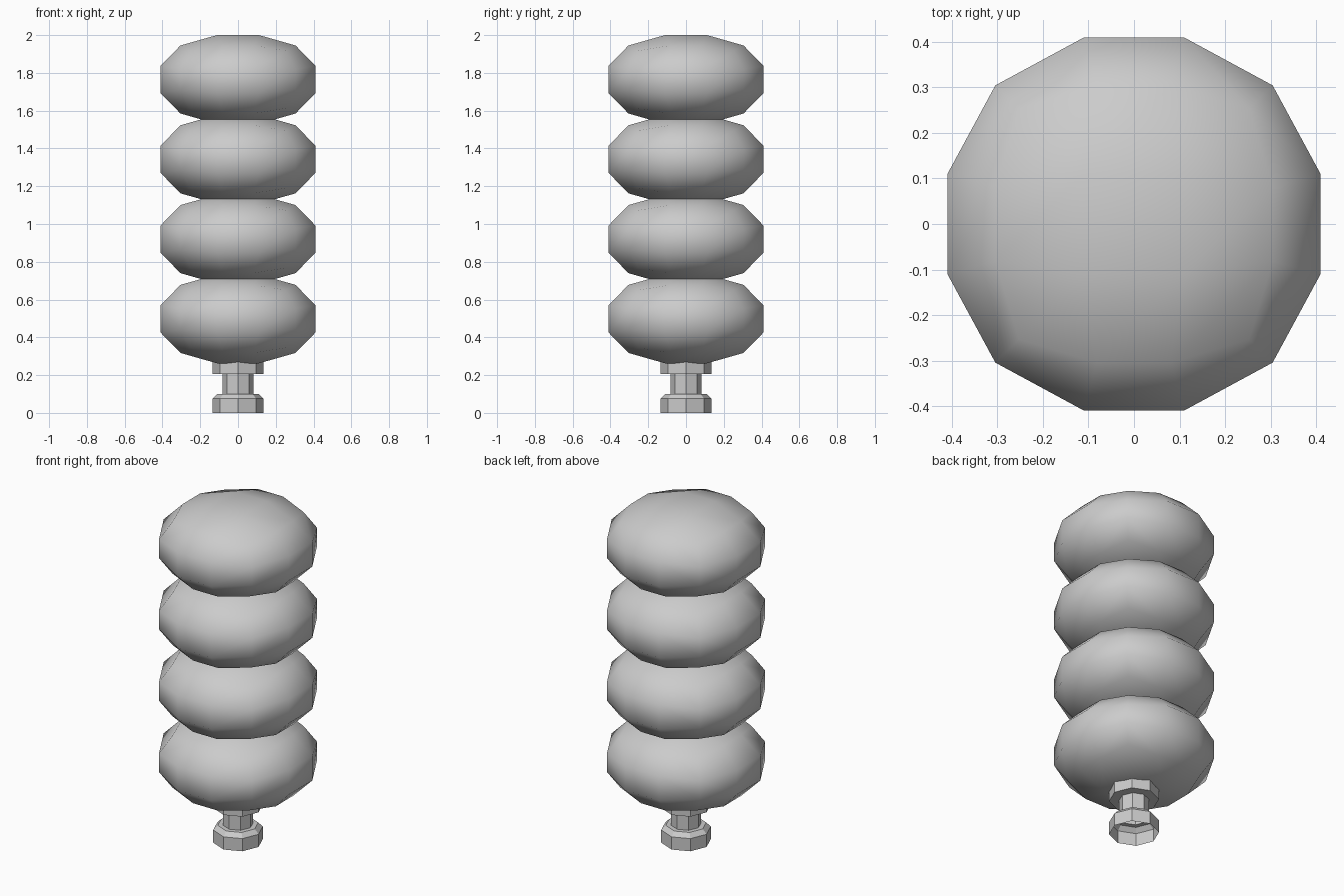
import bpy, bmesh, math
from mathutils import Vector

if "Cube" in bpy.data.objects:
    bpy.data.objects.remove(bpy.data.objects["Cube"])

T = math.tan(math.radians(15))
STEPS = (-1, -T, T, 1)


def finish(bm, name, angle):
    me = bpy.data.meshes.new(name)
    bm.to_mesh(me)
    bm.free()
    ob = bpy.data.objects.new(name, me)
    bpy.context.collection.objects.link(ob)
    bpy.ops.object.select_all(action='DESELECT')
    ob.select_set(True)
    bpy.context.view_layer.objects.active = ob
    bpy.ops.object.shade_smooth_by_angle(angle=math.radians(angle))
    return ob


def squashed_ball(name, z):
    # rounded cube: 3 x 3 faces per side pushed onto a flattened sphere
    bm = bmesh.new()
    for axis in range(3):
        for side in (-1, 1):
            def vert(a, b):
                p = Vector((0, 0, 0))
                p[axis], p[(axis + 1) % 3], p[(axis + 2) % 3] = side, a, b
                p.normalize()
                h = math.copysign(0.25 * abs(p.z) ** 0.9, p.z)
                return bm.verts.new((p.x * 0.4385, p.y * 0.4385, z + h))
            grid = [[vert(a, b) for b in STEPS] for a in STEPS]
            for i in range(3):
                for j in range(3):
                    bm.faces.new((grid[i][j], grid[i + 1][j],
                                  grid[i + 1][j + 1], grid[i][j + 1]))
    bmesh.ops.remove_doubles(bm, verts=bm.verts, dist=1e-4)
    bmesh.ops.recalc_face_normals(bm, faces=bm.faces)
    finish(bm, name, 60)


def lathe(name, profile, sides=8):
    bm = bmesh.new()
    rings = [[bm.verts.new((r * math.cos(k * math.tau / sides),
                            r * math.sin(k * math.tau / sides), z))
              for k in range(sides)] for r, z in profile]
    for low, high in zip(rings, rings[1:]):
        for k in range(sides):
            n = (k + 1) % sides
            bm.faces.new((low[k], low[n], high[n], high[k]))
    finish(bm, name, 30)


# Stack of four squashed balls
for i in range(4):
    squashed_ball(f"ball_{i + 1}", 0.4975 + i * 0.4225)

# Stem: open foot, neck and collar
lathe("stem", [(0.135, 0), (0.135, 0.075), (0.11, 0.1), (0.082, 0.1),
               (0.082, 0.205), (0.135, 0.205), (0.135, 0.29)])
